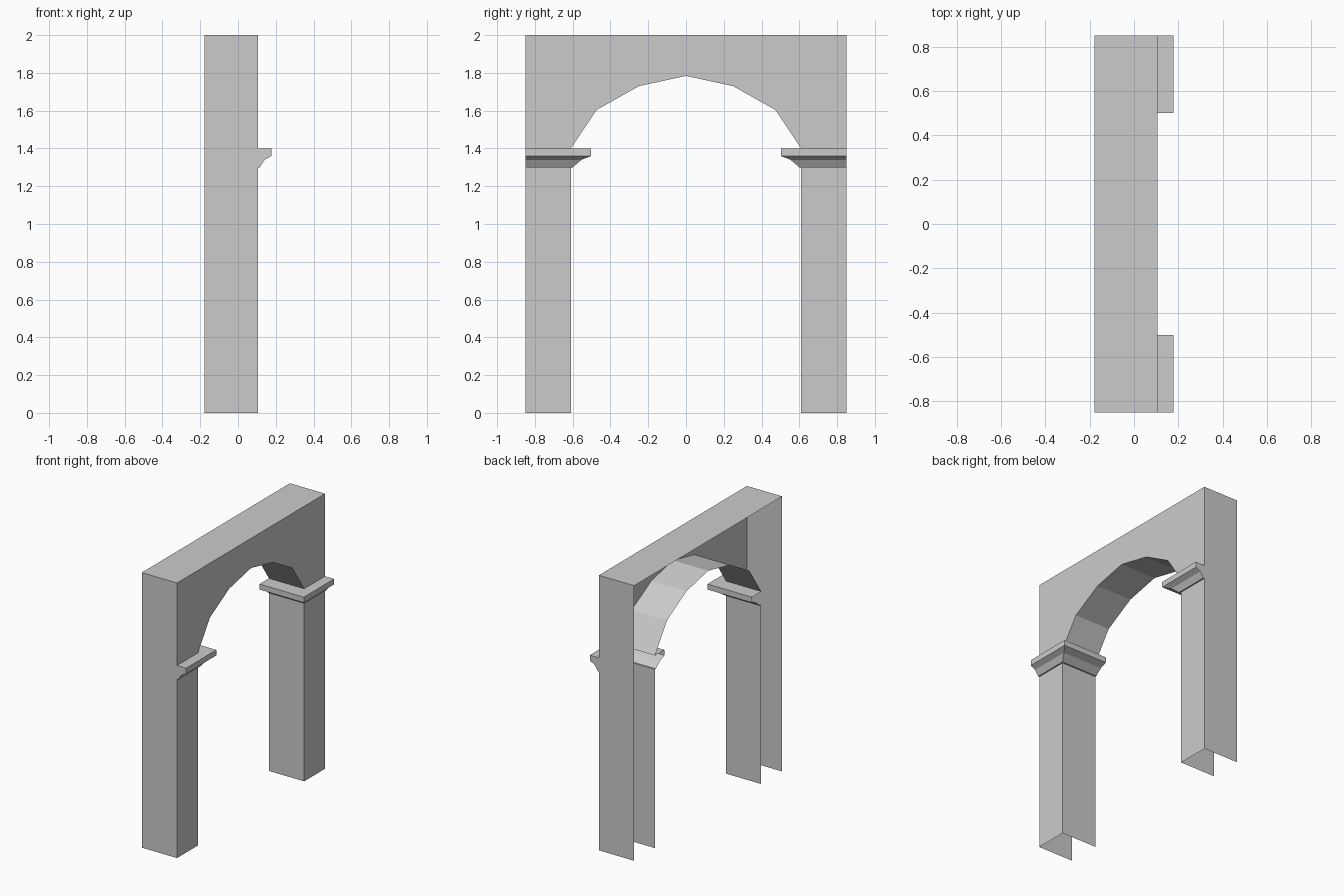
import bpy

if "Cube" in bpy.data.objects:
    bpy.data.objects.remove(bpy.data.objects["Cube"])

BACK, FRONT = -0.178, 0.105      # depth range of the wall; the back is open
INNER, OUTER, TOP = 0.61, 0.85, 2.0
SPRING = 1.4                     # height where the arch starts


def mirrored_object(name, faces):
    """Make a flat-shaded object from half-model faces, mirrored across y = 0."""
    verts, index, polys = [], {}, []
    for face in faces:
        poly = []
        for p in face:
            key = tuple(round(c, 5) for c in p)
            if key not in index:
                index[key] = len(verts)
                verts.append(key)
            poly.append(index[key])
        polys.append(poly)
    mesh = bpy.data.meshes.new(name)
    mesh.from_pydata(verts, [], polys)
    obj = bpy.data.objects.new(name, mesh)
    bpy.context.collection.objects.link(obj)
    mod = obj.modifiers.new("Mirror", 'MIRROR')
    mod.use_axis = (False, True, False)
    return obj


def loft(levels):
    """Skin an L-shaped path (reveal + front) through (z, front, side) offsets."""
    rings = [[(BACK, INNER - dy, z), (FRONT + dx, INNER - dy, z), (FRONT + dx, OUTER, z)]
             for z, dx, dy in levels]
    return [(lo[j], lo[j + 1], up[j + 1], up[j])
            for lo, up in zip(rings, rings[1:]) for j in range(2)]


# Piers: reveal and front face up to the capital
mirrored_object("piers", loft([(0, 0, 0), (1.3, 0, 0)]))

# Capitals: moulded profile wrapping the pier, closed at the outer end
profile = [(1.3, 0, 0), (1.3, 0.01, 0.01), (1.34, 0.036, 0.057),
           (1.36, 0.073, 0.108), (SPRING, 0.073, 0.108), (SPRING, 0, 0)]
end_cap = [(FRONT + dx, OUTER, z) for z, dx, _ in reversed(profile)]
mirrored_object("capitals", loft(profile) + [end_cap])

# Arch wall: faceted soffit, spandrel, top and full-height end
arch = [(INNER, SPRING), (0.473, 1.604), (0.249, 1.73), (0, 1.784)]
faces = [((BACK, *a), (FRONT, *a), (FRONT, *b), (BACK, *b))
         for a, b in zip(arch, arch[1:])]
faces.append([(FRONT, y, z) for y, z in
              arch[::-1] + [(OUTER, SPRING), (OUTER, TOP), (0, TOP)]])
faces.append([(BACK, 0, TOP), (FRONT, 0, TOP), (FRONT, OUTER, TOP), (BACK, OUTER, TOP)])
faces.append([(FRONT, OUTER, 0), (BACK, OUTER, 0), (BACK, OUTER, TOP), (FRONT, OUTER, TOP)])
mirrored_object("arch_wall", faces)
